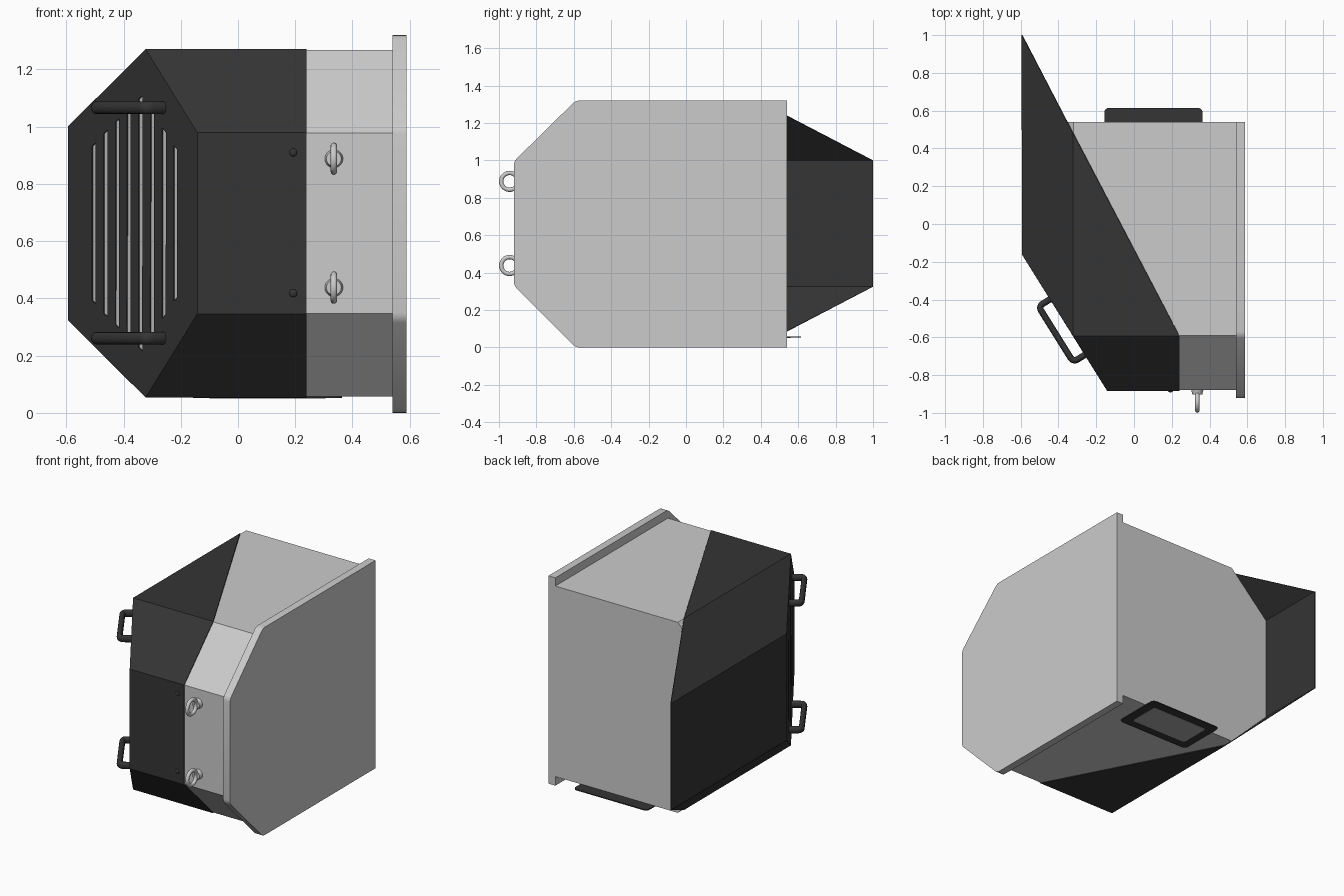
import bpy, bmesh, math
from mathutils import Vector

if "Cube" in bpy.data.objects:
    bpy.data.objects.remove(bpy.data.objects["Cube"])

MID = 0.6625                       # mirror plane height of the housing
TOP, SIDE, FRONT = 0.605, 0.337, 0.315   # half heights of top, left wall, front wall

dark = bpy.data.materials.new("dark_paint")
dark.diffuse_color = (0.035, 0.035, 0.035, 1)
dark.use_nodes = True
dark.node_tree.nodes["Principled BSDF"].inputs["Base Color"].default_value = dark.diffuse_color
label_grey = bpy.data.materials.new("label_grey")
label_grey.diffuse_color = (0.4, 0.4, 0.4, 1)
label_grey.use_nodes = True
label_grey.node_tree.nodes["Principled BSDF"].inputs["Base Color"].default_value = label_grey.diffuse_color


def make(name, bm, mat=None, smooth=False):
    me = bpy.data.meshes.new(name)
    bm.to_mesh(me)
    bm.free()
    ob = bpy.data.objects.new(name, me)
    bpy.context.collection.objects.link(ob)
    return finish(ob, name, mat, smooth)


def finish(ob, name, mat=None, smooth=False):
    ob.name = name
    if mat:
        ob.data.materials.append(mat)
    bpy.ops.object.select_all(action='DESELECT')
    ob.select_set(True)
    bpy.context.view_layer.objects.active = ob
    if smooth:
        bpy.ops.object.shade_smooth_by_angle(angle=math.radians(35))
    return ob


def round_front_edges(bm, width):
    # soften the long edges that run along x at the front chamfers
    edges = [e for e in bm.edges
             if abs((e.verts[0].co - e.verts[1].co).normalized().x) > 0.99
             and e.verts[0].co.y < 0]
    bmesh.ops.bevel(bm, geom=edges, offset=width, segments=3, affect='EDGES', profile=0.5)


def rounded_plate(name, x0, x1, y0, y1, z0, z1, r, mat):
    bm = bmesh.new()
    bmesh.ops.create_cube(bm, size=1)
    for v in bm.verts:
        v.co = ((x0 + x1) / 2 + v.co.x * (x1 - x0),
                (y0 + y1) / 2 + v.co.y * (y1 - y0),
                (z0 + z1) / 2 + v.co.z * (z1 - z0))
    edges = [e for e in bm.edges if abs(e.verts[0].co.z - e.verts[1].co.z) > 1e-4]
    bmesh.ops.bevel(bm, geom=edges, offset=r, segments=4, affect='EDGES', profile=0.5)
    return make(name, bm, mat)


# mounting plate: chamfered profile extruded along x
bm = bmesh.new()
profile = [(-0.92, 0.33), (-0.59, 0), (0.54, 0), (0.54, 1.32), (-0.59, 1.32), (-0.92, 0.995)]
face = bm.faces.new([bm.verts.new((0.54, y, z)) for y, z in profile])
ext = bmesh.ops.extrude_face_region(bm, geom=[face])
for v in ext["geom"]:
    if isinstance(v, bmesh.types.BMVert):
        v.co.x = 0.588
bmesh.ops.recalc_face_normals(bm, faces=bm.faces)
round_front_edges(bm, 0.02)
make("mounting_plate", bm, smooth=True)

# main housing: convex block with chamfered front and left
half = [(0.54, 0.54, TOP), (0.54, -0.59, TOP), (0.54, -0.88, FRONT),
        (-0.14, -0.88, FRONT), (-0.32, -0.59, TOP), (-0.59, -0.16, SIDE),
        (-0.59, 0.54, SIDE), (-0.32, 0.54, TOP)]
bm = bmesh.new()
for x, y, h in half:
    for s in (1, -1):
        bm.verts.new((x, y, MID + s * h))
bmesh.ops.convex_hull(bm, input=bm.verts)
bmesh.ops.dissolve_limit(bm, angle_limit=math.radians(2), verts=bm.verts, edges=bm.edges)
bmesh.ops.recalc_face_normals(bm, faces=bm.faces)
make("housing", bm)

# hood: folded sheet wrapped over the front and left, open at the back
half = [(-0.59, 1.0, SIDE), (-0.32, 0.48, TOP), (0.24, -0.59, TOP), (0.24, -0.88, FRONT),
        (-0.14, -0.88, FRONT), (-0.32, -0.59, TOP), (-0.59, -0.16, SIDE)]
bm = bmesh.new()
u = [bm.verts.new((x, y, MID + h)) for x, y, h in half]
d = [bm.verts.new((x, y, MID - h)) for x, y, h in half]
for v in (u, d):
    for idx in ((1, 2, 5), (0, 1, 5, 6), (5, 2, 3, 4)):
        bm.faces.new([v[i] for i in idx])
bm.faces.new((u[0], u[6], d[6], d[0]))
bm.faces.new((u[3], u[4], d[4], d[3]))
slant = bm.faces.new((u[6], u[5], u[4], d[4], d[5], d[6]))
bmesh.ops.recalc_face_normals(bm, faces=bm.faces)
bm.normal_update()
if slant.normal.x > 0:
    bmesh.ops.reverse_faces(bm, faces=bm.faces)
hood = make("hood", bm, dark)
solid = hood.modifiers.new("sheet", 'SOLIDIFY')
solid.thickness, solid.offset = 0.004, 1
solid.use_even_offset = True

# grille slots cut through the slanted hood face
along = Vector((0.45, -0.72, 0)).normalized()
out = Vector((-0.72, -0.45, 0)).normalized()


def on_slant(x, z):
    return Vector((x, -0.16 - 1.6 * (x + 0.59), z))


slots = [(-0.501, 0.275), (-0.460, 0.32), (-0.419, 0.36), (-0.379, 0.395),
         (-0.338, 0.44), (-0.297, 0.395), (-0.256, 0.325), (-0.216, 0.265)]
bm = bmesh.new()
for x, h in slots:
    tilt = 0.006 if x < -0.32 else -0.008
    w = 0.0065
    outline = [(x - w, h - tilt), (x + w, h + tilt), (x + w, -h - tilt), (x - w, -h + tilt)]
    a = [bm.verts.new(on_slant(px, MID + pz) + out * 0.02) for px, pz in outline]
    b = [bm.verts.new(on_slant(px, MID + pz) - out * 0.02) for px, pz in outline]
    bm.faces.new(a)
    bm.faces.new(b[::-1])
    for i in range(4):
        bm.faces.new((a[i], b[i], b[(i + 1) % 4], a[(i + 1) % 4]))
bmesh.ops.recalc_face_normals(bm, faces=bm.faces)
cutter = make("slot_cutter", bm)
cutter.hide_render = True
cut = hood.modifiers.new("slots", 'BOOLEAN')
cut.operation, cut.object, cut.solver = 'DIFFERENCE', cutter, 'EXACT'
finish(hood, "hood")
for m in ("sheet", "slots"):
    bpy.ops.object.modifier_apply(modifier=m)
bpy.data.objects.remove(cutter)

# pull handles: rounded U path swept with a slightly flattened tube
p0, p1 = on_slant(-0.442, 0), on_slant(-0.258, 0)
reach, r = 0.075, 0.025
path = [p0 - out * 0.005]
for corner, sx in ((p0 + out * reach, 1), (p1 + out * reach, -1)):
    arc = []
    for i in range(6):
        t = math.radians(90 * i / 5)
        centre = corner - out * r + along * sx * r
        arc.append(centre - along * sx * r * math.cos(t) + out * r * math.sin(t))
    path += arc if sx == 1 else arc[::-1]
path.append(p1 - out * 0.005)
for name, z in (("upper_handle", 1.066), ("lower_handle", 0.261)):
    cu = bpy.data.curves.new(name, 'CURVE')
    cu.dimensions = '3D'
    cu.bevel_depth, cu.bevel_resolution, cu.use_fill_caps = 0.017, 4, True
    sp = cu.splines.new('POLY')
    sp.points.add(len(path) - 1)
    for pt, co in zip(sp.points, path):
        pt.co = (*co, 1)
    ob = bpy.data.objects.new(name, cu)
    bpy.context.collection.objects.link(ob)
    ob.location.z, ob.scale.z = z, 1.3
    finish(ob, name, dark)
    bpy.ops.object.convert(target='MESH')
    finish(bpy.context.object, name, smooth=True)

# lifting eyes with flanges, and bolts, on the front wall
for tag, z, bz in (("upper", 0.888, 0.910), ("lower", 0.438, 0.418)):
    bpy.ops.mesh.primitive_torus_add(major_radius=0.045, minor_radius=0.0115, major_segments=32,
                                     minor_segments=12, location=(0.335, -0.943, z),
                                     rotation=(0, math.pi / 2, 0))
    finish(bpy.context.object, tag + "_lifting_eye", smooth=True)
    bpy.ops.mesh.primitive_cone_add(vertices=32, radius1=0.032, radius2=0.026, depth=0.024,
                                    location=(0.335, -0.891, z), rotation=(math.pi / 2, 0, 0))
    finish(bpy.context.object, tag + "_eye_flange", smooth=True)
    bpy.ops.mesh.primitive_uv_sphere_add(segments=20, ring_count=10, radius=0.014,
                                         location=(0.193, -0.883, bz))
    bpy.context.object.scale.y = 0.6
    finish(bpy.context.object, tag + "_bolt", dark, smooth=True)

# label plate under the housing with a lighter inset panel
rounded_plate("label_plate", -0.157, 0.363, 0.295, 0.615, 0.052, 0.0585, 0.025, dark)
rounded_plate("label_panel", -0.10, 0.306, 0.352, 0.558, 0.0505, 0.053, 0.015, label_grey)
